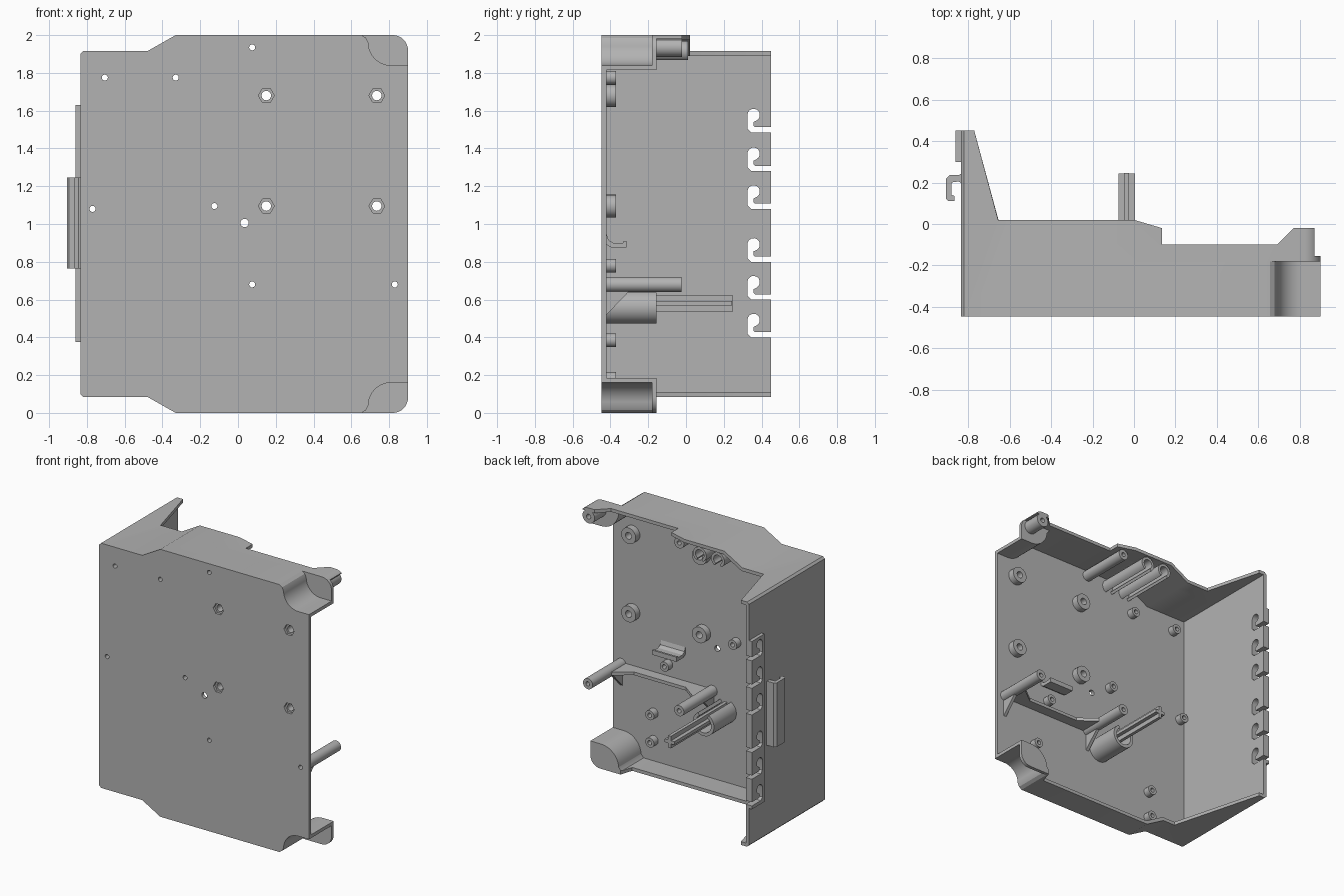
import bpy, bmesh, math
from mathutils import Vector

if "Cube" in bpy.data.objects:
    bpy.data.objects.remove(bpy.data.objects["Cube"])

grey = bpy.data.materials.new("plain_grey")
grey.use_nodes = True
grey.diffuse_color = (0.45, 0.45, 0.45, 1)
grey.node_tree.nodes["Principled BSDF"].inputs["Base Color"].default_value = grey.diffuse_color
parts = []
BACK, FRONT = -0.42, -0.447   # inner and outer face of the front plate


def finish(name, bm):
    bmesh.ops.recalc_face_normals(bm, faces=bm.faces)
    mesh = bpy.data.meshes.new(name)
    bm.to_mesh(mesh)
    bm.free()
    mesh.materials.append(grey)
    ob = bpy.data.objects.new(name, mesh)
    bpy.context.collection.objects.link(ob)
    parts.append(ob)
    return ob


def prism(name, pts, axis, lo, hi):
    """Extrude a 2D outline along one axis."""
    order = {"x": lambda p, t: (t, p[0], p[1]),
             "y": lambda p, t: (p[0], t, p[1]),
             "z": lambda p, t: (p[0], p[1], t)}[axis]
    bm = bmesh.new()
    face = bm.faces.new([bm.verts.new(order(p, lo)) for p in pts])
    ext = bmesh.ops.extrude_face_region(bm, geom=[face])
    move = Vector(order((0, 0), hi - lo))
    bmesh.ops.translate(bm, vec=move, verts=[g for g in ext["geom"] if isinstance(g, bmesh.types.BMVert)])
    return finish(name, bm)


def arc(cx, cz, r, a0, a1, n=10):
    angles = [math.radians(a0 + (a1 - a0) * i / n) for i in range(n + 1)]
    return [(cx + r * math.cos(a), cz + r * math.sin(a)) for a in angles]


def circle(x, z, r, n=24):
    return arc(x, z, r, 0, 360 - 360 / n, n - 1)


def tube(name, x, z, y0, y1, r, hole, a0=0, a1=360):
    """Hollow cylinder along y, optionally open on one side."""
    n = 28
    closed = a1 - a0 == 360
    if not closed:
        return prism(name, arc(x, z, r, a0, a1, n) + arc(x, z, hole, a1, a0, n), "y", y0, y1)
    bm = bmesh.new()
    rings = [[bm.verts.new((p[0], y, p[1])) for p in circle(x, z, rad, n)]
             for rad, y in ((r, y0), (r, y1), (hole, y1), (hole, y0))]
    for k in range(4):
        a, b = rings[k], rings[(k + 1) % 4]
        for i in range(n):
            j = (i + 1) % n
            bm.faces.new((a[i], a[j], b[j], b[i]))
    return finish(name, bm)


def cut(target, cutter):
    mod = target.modifiers.new("cut", "BOOLEAN")
    mod.operation, mod.solver, mod.object = "DIFFERENCE", "EXACT", cutter
    bpy.context.view_layer.objects.active = target
    bpy.ops.object.modifier_apply(modifier="cut")
    parts.remove(cutter)
    bpy.data.objects.remove(cutter)


def both(half):
    """Complete an upper half outline with its mirror below z = 1."""
    return half + [(x, 2 - z) for x, z in reversed(half)]


# Shell: outline block hollowed out from the back
outline = both([(-0.835, 1.9), (-0.82, 1.915), (-0.48, 1.915), (-0.33, 2)]
               + arc(0.82, 1.92, 0.08, 90, 0, 8))
shell = prism("enclosure_shell", outline, "y", FRONT, 0.45)
inner = [(-0.81, 1.89), (-0.473, 1.89), (-0.323, 1.975)]
pocket_wall = [(0.645, 1.975), (0.665, 1.95)] + arc(0.81, 1.96, 0.145, 185, 270) + [(1.1, 1.815)]
cut(shell, prism("cavity_low", both(inner + pocket_wall), "y", BACK, -0.1))
cut(shell, prism("cavity_high", both(inner + [(1.1, 1.975)]), "y", -0.155, 0.6))

# Scooped corner pockets, open to the front
pocket = ([(0.655, 2.1), (0.655, 2.0), (0.678, 1.985)] + arc(0.81, 1.96, 0.12, 180, 270)
          + [(1.1, 1.84), (1.1, 2.1)])
cut(shell, prism("pocket_top", pocket, "y", -0.6, -0.18))
cut(shell, prism("pocket_bottom", [(x, 2 - z) for x, z in pocket], "y", -0.6, -0.18))

# Back edge profiles of the top and bottom walls
top_edge = [(-0.77, 0.6), (-0.77, 0.45), (-0.655, 0.02), (0, 0.02), (0.135, -0.02), (0.135, -0.1),
            (0.69, -0.1), (0.77, -0.02), (0.87, -0.02), (0.87, -0.155), (1.1, -0.155), (1.1, 0.6)]
bottom_edge = [(-0.77, 0.6), (-0.77, 0.45), (-0.58, -0.25), (0.62, -0.25), (0.65, -0.155),
               (1.1, -0.155), (1.1, 0.6)]
cut(shell, prism("top_trim", top_edge, "z", 1.2, 2.2))
cut(shell, prism("bottom_trim", bottom_edge, "z", -0.2, 0.8))

# Side strip with hooked cable slots
strip = prism("slot_strip", [(0.3, 0.375), (0.45, 0.375), (0.45, 1.63), (0.3, 1.63)], "x", -0.86, -0.834)
slot = ([(0.5, 0), (0.345, 0), (0.325, 0.02)] + arc(0.358, 0.092, 0.033, 180, -60)
        + [(0.357, 0.055), (0.357, 0.036), (0.365, 0.028), (0.5, 0.028)])
for base in (0.4, 0.6, 0.8, 1.08, 1.28, 1.485):
    for target in (shell, strip):
        cut(target, prism("slot_cutter", [(y, z + base) for y, z in slot], "x", -0.9, -0.79))

# Outer clip on the side wall
prism("side_clip", [(-0.83, 0.245), (-0.845, 0.235), (-0.89, 0.235), (-0.905, 0.22), (-0.905, 0.12),
                    (-0.895, 0.11), (-0.865, 0.11), (-0.865, 0.135), (-0.88, 0.14), (-0.88, 0.2),
                    (-0.845, 0.205), (-0.83, 0.195)], "z", 0.765, 1.245)

# Large standoffs with hexagonal nut recesses
for x in (0.15, 0.735):
    for z in (1.095, 1.68):
        cut(shell, prism("hex_cutter", circle(x, z, 0.042, 6), "y", -0.6, BACK - 0.008))
        cut(shell, prism("hole_cutter", circle(x, z, 0.025), "y", -0.6, -0.3))
        tube("large_standoff", x, z, BACK - 0.003, -0.37, 0.06, 0.025)

# Small standoffs, drilled through the plate or blind
through = [(-0.705, 1.775), (-0.33, 1.775), (-0.77, 1.08), (-0.125, 1.095)]
blind = [(0.56, 0.385), (0.56, 0.18), (-0.48, 0.385), (-0.48, 0.18), (0.44, 0.78)]
for x, z in through + blind:
    tube("small_standoff", x, z, BACK - 0.003, -0.37, 0.036, 0.016)

# Long screw posts
posts = [(0.075, 0.68), (0.83, 0.68), (0.075, 1.935)]
for x, z in posts:
    tube("screw_post", x, z, BACK - 0.003, -0.025, 0.04, 0.016)
for x, z in through + posts + [(0.035, 1.005)]:
    r = 0.022 if z == 1.005 else 0.016
    cut(shell, prism("hole_cutter", circle(x, z, r, 16), "y", -0.6, -0.35))
tube("corner_boss", 0.82, 1.935, -0.16, -0.02, 0.05, 0.018)

# Web and fins bracing the lower posts
prism("post_web", [(0.8, BACK), (0.8, -0.24), (0.67, -0.34), (0.24, -0.34), (0.105, -0.24), (0.105, BACK)],
      "z", 0.668, 0.692)
for x in (0.075, 0.83):
    prism("post_fin", [(BACK, 0.52), (-0.3, 0.645), (BACK, 0.645)], "x", x - 0.012, x + 0.012)

# Open tubes under the top wall
for x in (-0.12, -0.27):
    tube("light_tube", x, 1.915, BACK, 0.01, 0.055, 0.035, -60, 240)

# Cross shaped rod in its clip holder
rx, rz = -0.035, 0.58
prism("rod_blade_upright", [(rx - 0.012, rz - 0.045), (rx + 0.012, rz - 0.045),
                            (rx + 0.012, rz + 0.045), (rx - 0.012, rz + 0.045)], "y", BACK, 0.245)
prism("rod_blade_flat", [(rx - 0.04, rz - 0.012), (rx + 0.04, rz - 0.012),
                         (rx + 0.04, rz + 0.012), (rx - 0.04, rz + 0.012)], "y", BACK, 0.244)
tube("rod_holder", rx, 0.56, BACK, -0.155, 0.088, 0.064, 120, 420)

# Curved cable tab on the plate
prism("cable_tab", [(BACK, 0.945), (-0.41, 0.915), (-0.385, 0.9), (-0.335, 0.9), (-0.33, 0.91), (-0.315, 0.91),
                    (-0.315, 0.875), (-0.395, 0.875), (BACK, 0.89)], "x", 0.3, 0.5)

# Smooth rounds, sharp edges
bpy.ops.object.select_all(action="DESELECT")
for ob in parts:
    ob.select_set(True)
bpy.context.view_layer.objects.active = shell
bpy.ops.object.shade_smooth_by_angle(angle=math.radians(30))
